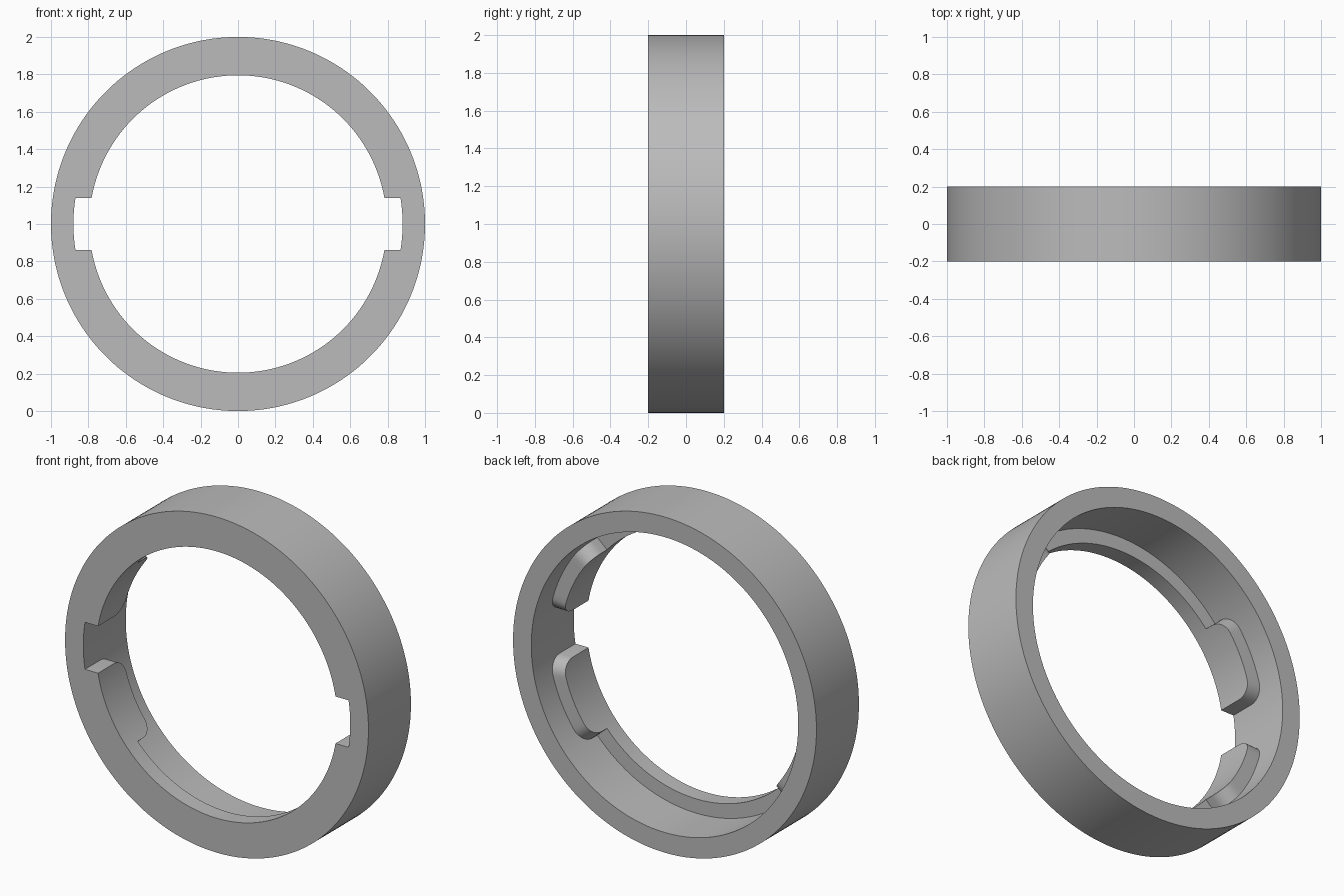
import bpy, bmesh
from math import sin, cos, asin, radians, pi, degrees

cube = bpy.data.objects.get("Cube")
if cube:
    bpy.data.objects.remove(cube)

# Main dimensions
R_OUT, R_BORE, R_LIP = 1.0, 0.88, 0.795
HALF = 0.2                      # half of the ring's depth
LIP, TAB = 0.10, 0.24           # depth of the lip and of the raised tabs
ROUND = 0.09                    # tab corner radius
NOTCH = 0.14                    # half height of the side notches
start = asin(NOTCH / R_BORE)    # notch edge at the bore
skew = asin(NOTCH / R_LIP) - start   # keeps the notch walls level
end = radians(42)               # far end of a tab
turn = ROUND / 0.84             # corner radius as an angle


def steps(a, b, n):
    return [a + (b - a) * i / n for i in range(n + 1)]


# One quarter of the ring: (bore angle, lip angle, lip radius, lip depth)
quarter = [(a, a, R_BORE, 0) for a in steps(0, start, 5)]
corner = steps(0, pi / 2, 7)
tab = [(start + turn * (1 - cos(c)), TAB - ROUND * (1 - sin(c))) for c in corner]
tab += [(a, TAB) for a in steps(start + turn, end - turn, 9)[1:-1]]
tab += [(end - turn * (1 - cos(c)), TAB - ROUND * (1 - sin(c))) for c in reversed(corner)]
for a, d in tab:
    quarter.append((a, a + skew * (end - a) / (end - start), R_LIP, d))
quarter += [(a, a, R_LIP, LIP) for a in steps(end, pi / 2, 24)]

# Mirror the quarter into a full turn
half = quarter + [(pi - a, pi - b, r, d) for a, b, r, d in reversed(quarter)]
full = half + [(a + pi, b + pi, r, d) for a, b, r, d in half]

# Sweep the changing cross-section around the axis
bm = bmesh.new()


def point(r, a, depth):
    return bm.verts.new((r * cos(a), depth - HALF, r * sin(a)))


rings = []
for a, b, r, d in full:
    rings.append([point(R_OUT, a, 0), point(R_OUT, a, 2 * HALF),
                  point(R_BORE, a, 2 * HALF), point(R_BORE, a, d),
                  point(r, b, d), point(r, b, 0)])
for i, ring in enumerate(rings):
    following = rings[(i + 1) % len(rings)]
    for j in range(6):
        k = (j + 1) % 6
        bm.faces.new((ring[j], ring[k], following[k], following[j]))

# Weld, and merge the slivers beside the notch and tab walls into their neighbours
bmesh.ops.remove_doubles(bm, verts=bm.verts[:], dist=1e-5)
slivers = [f for f in bm.faces if f.calc_area() < 1e-7]
long_edges = {max(f.edges, key=lambda e: e.calc_length()) for f in slivers}
if long_edges:
    bmesh.ops.dissolve_edges(bm, edges=list(long_edges), use_verts=False)
bmesh.ops.recalc_face_normals(bm, faces=bm.faces[:])

mesh = bpy.data.meshes.new("bayonet_ring")
bm.to_mesh(mesh)
bm.free()
ring_obj = bpy.data.objects.new("bayonet_ring", mesh)
ring_obj.location.z = R_OUT
bpy.context.collection.objects.link(ring_obj)

# Plain grey finish
grey = bpy.data.materials.new("grey")
grey.use_nodes = True
colour = (0.5, 0.5, 0.5, 1)
grey.diffuse_color = colour
grey.node_tree.nodes["Principled BSDF"].inputs["Base Color"].default_value = colour
mesh.materials.append(grey)

bpy.ops.object.select_all(action="DESELECT")
ring_obj.select_set(True)
bpy.context.view_layer.objects.active = ring_obj
bpy.ops.object.shade_smooth_by_angle(angle=radians(30))
